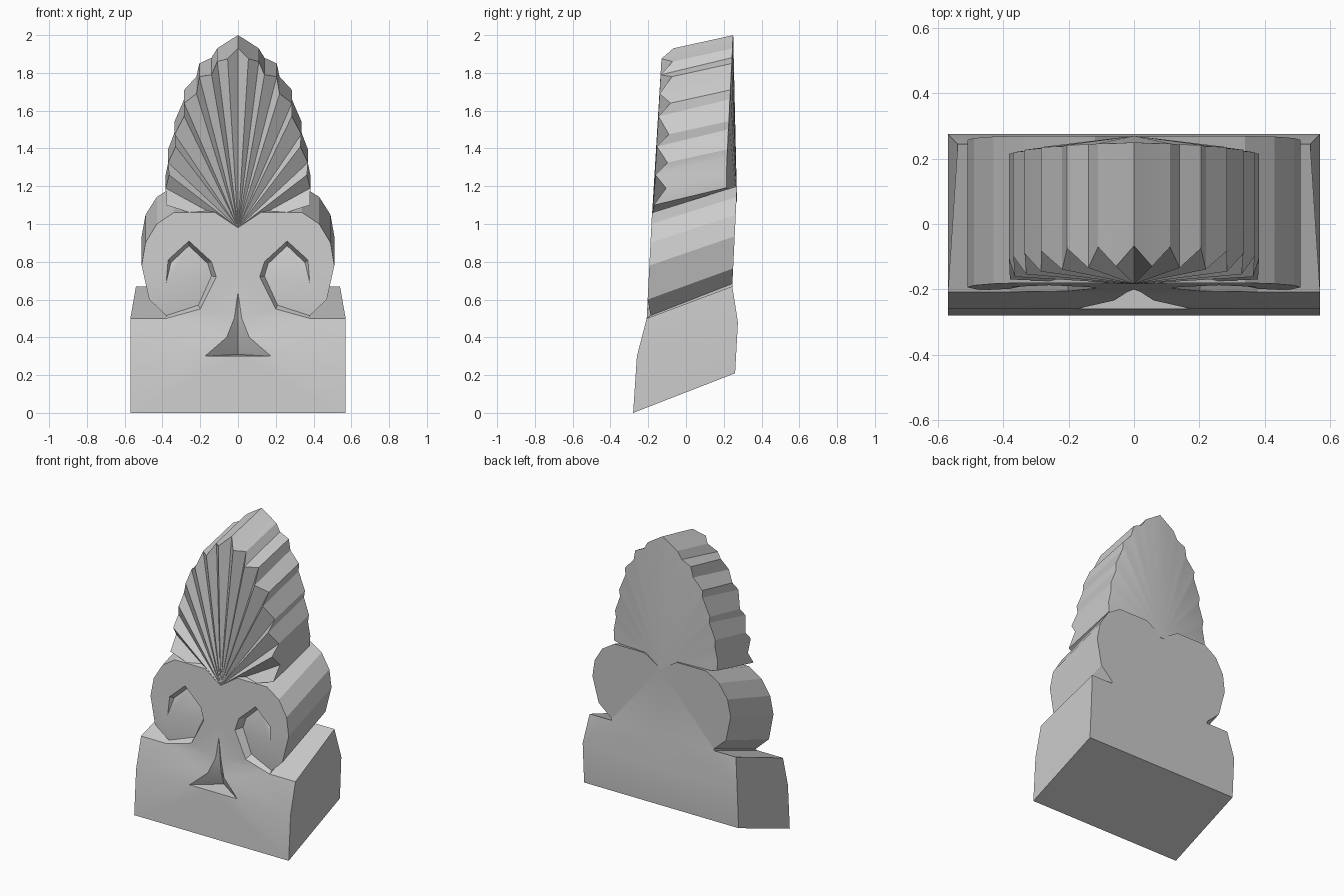
import bpy, bmesh, math

if "Cube" in bpy.data.objects:
    bpy.data.objects.remove(bpy.data.objects["Cube"])


def lerp_table(t, table):
    """Piecewise linear lookup in [(key, value), ...]."""
    for (a, va), (b, vb) in zip(table, table[1:]):
        if t <= b:
            return va + (vb - va) * (max(t, a) - a) / (b - a)
    return table[-1][1]


# leaning front and back profiles; the whole ornament rises toward the back
def front_y(z):
    return lerp_table(z, [(0, -.28), (.3, -.26), (.5, -.208), (1.06, -.18)])


def back_y(z):
    return lerp_table(z, [(.21, .26), (.48, .275), (.67, .245), (1.19, .27)])


def back_rise(z):
    return lerp_table(z, [(0, .21), (.3, .18), (.5, .17), (1.06, .14)])


def finish(bm, name):
    """Mirror the half, weld it and shade it."""
    bmesh.ops.remove_doubles(bm, verts=bm.verts[:], dist=1e-4)
    bmesh.ops.mirror(bm, geom=bm.verts[:] + bm.edges[:] + bm.faces[:],
                     axis='X', merge_dist=1e-4)
    bmesh.ops.remove_doubles(bm, verts=bm.verts[:], dist=1e-4)
    bmesh.ops.recalc_face_normals(bm, faces=bm.faces[:])
    me = bpy.data.meshes.new(name)
    bm.to_mesh(me)
    bm.free()
    ob = bpy.data.objects.new(name, me)
    bpy.context.collection.objects.link(ob)
    bpy.ops.object.select_all(action='DESELECT')
    ob.select_set(True)
    bpy.context.view_layer.objects.active = ob
    bpy.ops.object.shade_smooth_by_angle(angle=math.radians(20))


# ---- base block with the two scrolls ----
bm = bmesh.new()


def face(*pts):
    bm.faces.new([bm.verts.new(p) for p in pts])


def F(x, z, depth=0):
    return (x, front_y(z) + depth, z)


def B(x, z):
    zb = z + back_rise(z)
    return (x, back_y(zb), zb)


hub = F(0, .98)
edge = [(.38, .5), (.2, .55), (.115, .72), (.14, .8), (.26, .91), (.37, .81), (.38, .69)]
E = [F(*p) for p in edge]
floor = [(.38, .515, .02), (.21, .57, .045), (.14, .725, .05), (.16, .79, .05),
         (.26, .885, .05), (.355, .795, .03)]
I = [F(*p) for p in floor] + [E[6]]
rim = [(.12, 1.06), (.34, 1.06), (.43, 1.0), (.49, .9), (.51, .78), (.47, .6)]
T = [F(*p) for p in rim]

# niche between the scrolls
N = [F(.175, .3), F(.06, .4), F(.02, .5), F(0, .64)]
C = [(0, -.15, .31), (0, -.178, .4), (0, -.19, .5), N[3]]
face(F(0, .3), N[0], C[0])
for i in range(2):
    face(N[i], N[i + 1], C[i + 1], C[i])
face(N[2], N[3], C[2])

# front faces
brow = F(0, .72)
face(F(0, 0), F(.57, 0), F(.57, .3), N[0], F(0, .3))
face(N[0], F(.57, .3), F(.57, .5), E[0], N[2], N[1])
face(N[2], E[0], E[1], E[2], brow, N[3])
face(brow, E[2], E[3], E[4], T[0], hub)
face(T[0], E[4], E[5], T[3], T[2], T[1])
face(T[3], E[5], E[6], T[5], T[4])
face(T[5], E[6], I[0])

# scroll step wall and sunken floor
for i in range(5):
    face(E[i], E[i + 1], I[i + 1], I[i])
face(E[5], E[6], I[5])
for i in range(5):
    face(I[i], I[i + 1], E[6])

# sides, from front outline to back outline
Tb = [B(*p) for p in rim]
Sb = (.54, back_y(.67), .67)
front = [F(0, 0), F(.57, 0), F(.57, .3), F(.57, .5), E[0], I[0]] + T[::-1] + [hub]
back = [B(0, 0), B(.57, 0), B(.57, .3), Sb, B(.38, .5), B(.38, .515)] + Tb[::-1] + [B(0, .98)]
for i in range(len(front) - 1):
    face(front[i], front[i + 1], back[i + 1], back[i])

# back
face(back[0], back[1], back[2], B(0, .3))
face(B(0, .3), back[2], back[3], back[4], B(0, .5))
face(B(0, .5), *back[4:])
finish(bm, "scroll_base")

# ---- pleated palm fan ----
bm = bmesh.new()
tips = [(0, 1.93), (.11, 1.86), (.205, 1.78), (.285, 1.64), (.335, 1.475),
        (.37, 1.325), (.383, 1.19)]
folds = [(.055, 1.875), (.14, 1.79), (.22, 1.69), (.285, 1.57), (.33, 1.41),
         (.365, 1.26), (.38, 1.1)]
outer, rear = [], []
for tip, fold in zip(tips, folds):
    for (x, z), slope, deep in ((tip, .22, .06), (fold, .24, 0)):
        y = -.13 - .04 * (1.87 - z) / .77 + deep
        yb = .25 - .035 * min(1, (1.93 - z) / .7)
        outer.append((x, y, z))
        rear.append((x, yb, z + slope * (yb - y)))
back_hub = (0, .27, 1.12)
for i in range(len(outer) - 1):
    face(outer[i], outer[i + 1], rear[i + 1], rear[i])
    face(hub, outer[i], outer[i + 1])
    face(back_hub, rear[i], rear[i + 1])
face(hub, outer[-1], rear[-1], back_hub)
finish(bm, "palm_fan")
